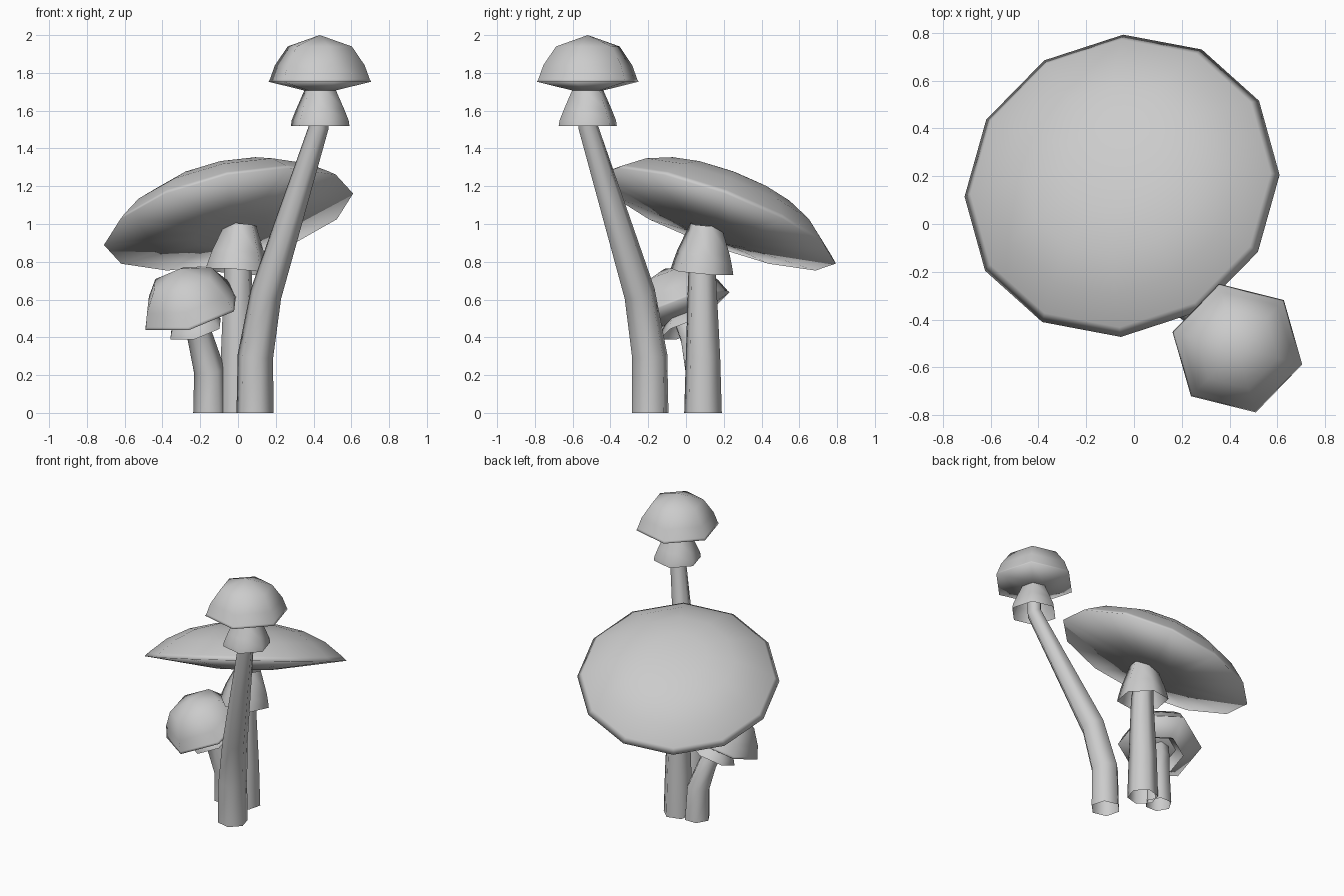
import bpy, bmesh, math
from mathutils import Vector, Matrix

if "Cube" in bpy.data.objects:
    bpy.data.objects.remove(bpy.data.objects["Cube"])


def make(name, rings, smooth):
    """Skin a list of point rings (a one-point ring is a pole)."""
    bm = bmesh.new()
    vs = [[bm.verts.new(p) for p in r] for r in rings]
    for a, b in zip(vs, vs[1:]):
        n = max(len(a), len(b))
        for i in range(n):
            j = (i + 1) % n
            if len(b) == 1:
                bm.faces.new((a[i], a[j], b[0]))
            elif len(a) == 1:
                bm.faces.new((a[0], b[j], b[i]))
            else:
                bm.faces.new((a[i], a[j], b[j], b[i]))
    bmesh.ops.recalc_face_normals(bm, faces=bm.faces)
    me = bpy.data.meshes.new(name)
    bm.to_mesh(me)
    bm.free()
    ob = bpy.data.objects.new(name, me)
    bpy.context.collection.objects.link(ob)
    bpy.ops.object.select_all(action='DESELECT')
    ob.select_set(True)
    bpy.context.view_layer.objects.active = ob
    bpy.ops.object.shade_smooth_by_angle(angle=math.radians(smooth))


def lathe(name, profile, center, normal, sides, angle, smooth=65):
    """Revolve (radius, height) points about a tilted axis."""
    rot = Vector((0, 0, 1)).rotation_difference(Vector(normal)).to_matrix().to_4x4()
    m = Matrix.Translation(center) @ rot
    rings = []
    for r, h in profile:
        n = sides if r else 1
        rings.append([m @ Vector((r * math.cos(a), r * math.sin(a), h))
                      for a in (math.radians(angle) + math.tau * i / sides for i in range(n))])
    make(name, rings, smooth)


def stem(name, path, angle):
    """Bent tapering tube through (x, y, z, radius) points."""
    pts = [Vector(p[:3]) for p in path]
    rings = []
    for k, p in enumerate(path):
        d = Vector((0, 0, 1)) if k == 0 else pts[min(k + 1, len(pts) - 1)] - pts[k - 1]
        q = Vector((0, 0, 1)).rotation_difference(d)
        rings.append([pts[k] + q @ Vector((p[3] * math.cos(a), p[3] * math.sin(a), 0))
                      for a in (math.radians(angle) + math.tau * i / 6 for i in range(6))])
    make(name, rings, 65)


UP = (0, 0, 1)
small_cap = [(0, .247), (.175, .187), (.245, .087), (.272, .014), (.28, 0), (.09, -.045), (0, -.045)]

# tall mushroom
stem("tall_stem", [(.09, -.19, 0, .101), (.092, -.192, .3, .097), (.148, -.245, .63, .086),
                   (.43, -.52, 1.52, .053), (.435, -.52, 1.71, .05)], -14)
lathe("tall_ring", [(.085, .19), (.13, .09), (.155, .03), (.16, 0)], (.435, -.52, 1.52), UP, 6, -14)
lathe("tall_cap", small_cap, (.433, -.52, 1.753), UP, 6, -14, 180)

# wide mushroom with a tilted cap
stem("wide_stem", [(0, .09, 0, .103), (0, .09, .3, .094), (.0, .085, .75, .075), (-.015, .09, .99, .06)], 15)
lathe("wide_ring", [(.085, .25), (.145, .1), (.165, .03), (.172, 0)], (-.005, .085, .748), (.08, .08, 1), 6, 15)
lathe("wide_cap", [(0, .243), (.2, .232), (.38, .192), (.53, .12), (.643, .03), (.675, 0),
                   (.2, -.07), (0, -.07)],
      (-.05, .16, 1.025), (-.232, .373, 1), 12, 1.8, 180)

# short mushroom leaning left and forward
lean = (-.261, -.373, 1)
stem("short_stem", [(-.147, .08, 0, .09), (-.15, .07, .22, .083), (-.2, .03, .4, .068), (-.24, -.02, .52, .06)], 0)
lathe("short_ring", [(.09, -.03), (.14, -.075), (.155, -.105)], (-.25, -.03, .54), lean, 6, 25)
lathe("short_cap", small_cap, (-.25, -.03, .538), lean, 6, 25, 180)
